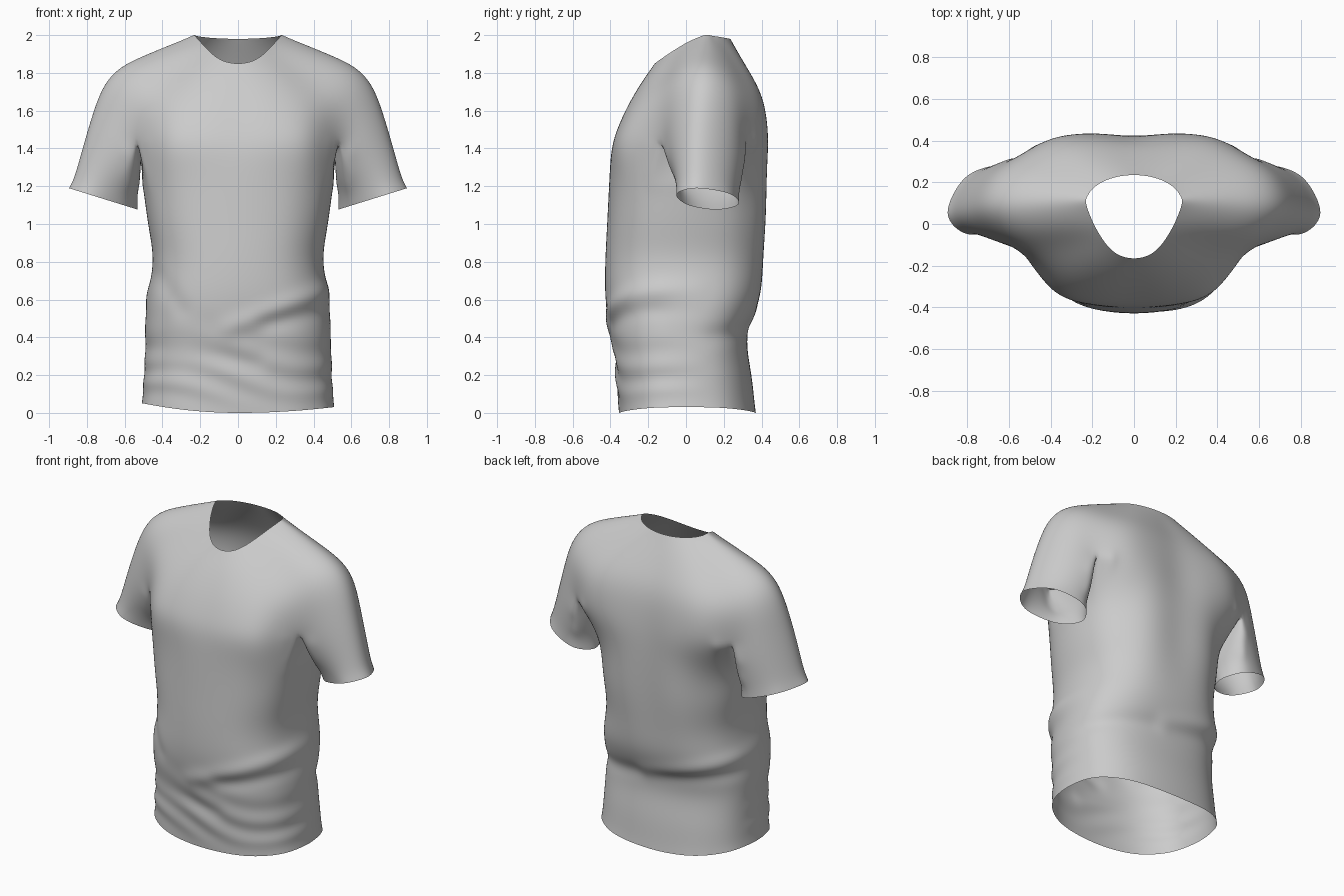
import bpy, bmesh, math
from mathutils import Vector as V

if "Cube" in bpy.data.objects:
    bpy.data.objects.remove(bpy.data.objects["Cube"])

K = 6          # mesh steps between key points


def pts(*rows):
    return [V(r) for r in rows]


def flip(p):
    return V((-p.x, p.y, p.z))


def power(v, e):
    return math.copysign(abs(v) ** e, v)


def spline(keys, before, after, k=K):
    """Catmull-Rom through keys, with one extra guide point at each end."""
    q = [before] + keys + [after]
    out = []
    for i in range(1, len(q) - 2):
        a, b, c, d = q[i - 1:i + 3]
        for s in range(k):
            t = s / k
            out.append(0.5 * (2 * b + (c - a) * t + (2 * a - 5 * b + 4 * c - d) * t * t
                              + (3 * b - a - 3 * c + d) * t ** 3))
    return out + [keys[-1].copy()]


def half_ring(keys):
    return spline(keys, flip(keys[1]), flip(keys[-2]))


def free(keys, k=K):
    return spline(keys, 2 * keys[0] - keys[1], 2 * keys[-1] - keys[-2], k)


def closed(keys):
    return spline(keys + keys[:1], keys[-1], keys[1])


bm = bmesh.new()


def loft(rings, k):
    """Skin rings of equal length, smooth across the rings, on both sides of x = 0."""
    cols = [free(list(c), k) for c in zip(*rings)]
    for mirror in (False, True):
        g = [[bm.verts.new(flip(p) if mirror else p) for p in c] for c in cols]
        for a, b in zip(g, g[1:]):
            for i in range(len(a) - 1):
                f = (a[i], b[i], b[i + 1], a[i + 1])
                bm.faces.new(f[::-1] if mirror else f)


# Yoke: half rings front centre -> shoulder -> back centre, neckline down to armpit level
neck = []
for j in range(11):
    c, s = math.cos(math.pi * j / 10), math.sin(math.pi * j / 10)
    depth, drop = (.265, .15) if c > 0 else (.135, .02)
    neck.append(V((.23 * s * (1 - .27 * max(0, c) * s), .1 - depth * c,
                   2 - drop * abs(c) ** 1.3)))
shoulder = pts((0, -.325, 1.59), (.17, -.325, 1.59), (.34, -.275, 1.61), (.49, -.15, 1.66),
               (.62, -.04, 1.76), (.695, .09, 1.79), (.645, .23, 1.75), (.52, .335, 1.68),
               (.36, .405, 1.66), (.18, .41, 1.66), (0, .395, 1.66))
chest = pts((0, -.395, 1.42), (.19, -.395, 1.42), (.39, -.345, 1.43), (.535, -.14, 1.43),
            (.69, -.07, 1.49), (.81, .06, 1.5), (.71, .25, 1.5), (.55, .325, 1.44),
            (.40, .425, 1.43), (.2, .44, 1.42), (0, .425, 1.42))
upper = [a.lerp(b, .5) + V((0, 0, .015)) for a, b in zip(neck, shoulder)]
split = half_ring(chest)
loft([half_ring(neck), half_ring(upper), half_ring(shoulder), split], K)
front, cap, back = split[:3 * K + 1], split[3 * K:7 * K + 1], split[7 * K:]
armpit = V((.51, .09, 1.38))
under = free([chest[3], armpit, chest[7]])

# Body: rounded outline scaled by (z, half width, front depth, back depth)
levels = [(1.2, .505, .41, .435), (1.0, .48, .42, .43), (.8, .45, .43, .415),
          (.6, .49, .43, .395), (.41, .495, .4, .32), (.2, .5, .375, .35),
          (0, .51, .355, .37)]
body = [front + under[1:-1] + back]
for z, w, df, db in levels:
    keys = []
    for j in range(9):
        c, s = math.cos(math.pi * j / 8), math.sin(math.pi * j / 8)
        keys.append(V((w * power(s, .8) if 0 < j < 8 else 0,
                       -power(c, .8) * (df if c > 0 else db), z)))
    body.append(half_ring(keys))
loft(body, K)

# Sleeves: armhole loop down to the slanted oval cuff, turned slightly forward
cuff = []
for deg in (-125, -65, -5, 60, 120, 180):
    c, s = math.cos(math.radians(deg)), math.sin(math.radians(deg))
    cuff.append(V((.713 + .183 * c, .115 + .16 * s - .05 * c, 1.133 + .057 * c)))
armhole = chest[3:8] + [armpit]
sleeve = [cap + under[::-1][1:]]
for n in (1, 2, 3):
    sleeve.append(closed([a.lerp(b, n / 3) for a, b in zip(armhole, cuff)]))
loft(sleeve, 3)

bmesh.ops.remove_doubles(bm, verts=bm.verts, dist=.0005)
bmesh.ops.recalc_face_normals(bm, faces=bm.faces)
probe = min(bm.faces, key=lambda f: (f.calc_center_median() - V((0, -.4, 1.2))).length)
if probe.normal.y > 0:
    bmesh.ops.reverse_faces(bm, faces=bm.faces)

# Relax the joins between yoke and body, leaving open edges and armpits alone
soft = [v for v in bm.verts if not v.is_boundary
        and not (.47 < abs(v.co.x) < .6 and 1.2 < v.co.z < 1.46)]
for _ in range(14):
    bmesh.ops.smooth_vert(bm, verts=soft, factor=.5,
                          use_axis_x=True, use_axis_y=True, use_axis_z=True)
bm.normal_update()


# Cloth folds: single creases, then soft waves low on the front and down the back
def bump(v, mid, w):
    return math.exp(-((v - mid) / w) ** 2)


# side (-1 front, 1 back), start x z, end x z, height
folds = [(-1, -.05, .45, .46, .65, .015), (-1, .15, .47, .46, .54, -.014),
         (-1, -.42, .72, -.3, .55, -.008), (-1, -.48, .33, .1, .27, -.01),
         (1, -.45, .62, .05, .48, .014), (1, -.45, .53, .45, .41, -.012)]
moves = {}
for v in bm.verts:
    x, y, z = v.co
    on_front = max(0, min(1, .5 - 4 * y))
    d = 0
    for side, x0, z0, x1, z1, h in folds:
        a, p = V((x1 - x0, z1 - z0)), V((x - x0, z - z0))
        t = max(0, min(1, p.dot(a) / a.dot(a)))
        d += h * (on_front if side < 0 else 1 - on_front) * bump((p - a * t).length, 0, .045)
    d += .006 * on_front * bump(z, .2, .2) * math.sin(40 * (z + .1 * x) + 3 * math.sin(5 * x))
    if abs(x) < .5:
        d -= .01 * (1 - on_front) * bump(z, 1.1, .35) * math.cos(14 * x) * (1 - 4 * x * x)
    hem = max(0, 1 - z / .25) * (.05 if x < 0 else .03) * min(1, 4 * x * x)
    moves[v] = v.normal * d * min(1, max(0, z) / .1) + V((0, 0, hem))
for v, m in moves.items():
    v.co += m

me = bpy.data.meshes.new("shirt")
bm.to_mesh(me)
bm.free()
shirt = bpy.data.objects.new("shirt", me)
bpy.context.collection.objects.link(shirt)
for p in me.polygons:
    p.use_smooth = True
sub = shirt.modifiers.new("smooth", 'SUBSURF')
sub.levels = sub.render_levels = 1
